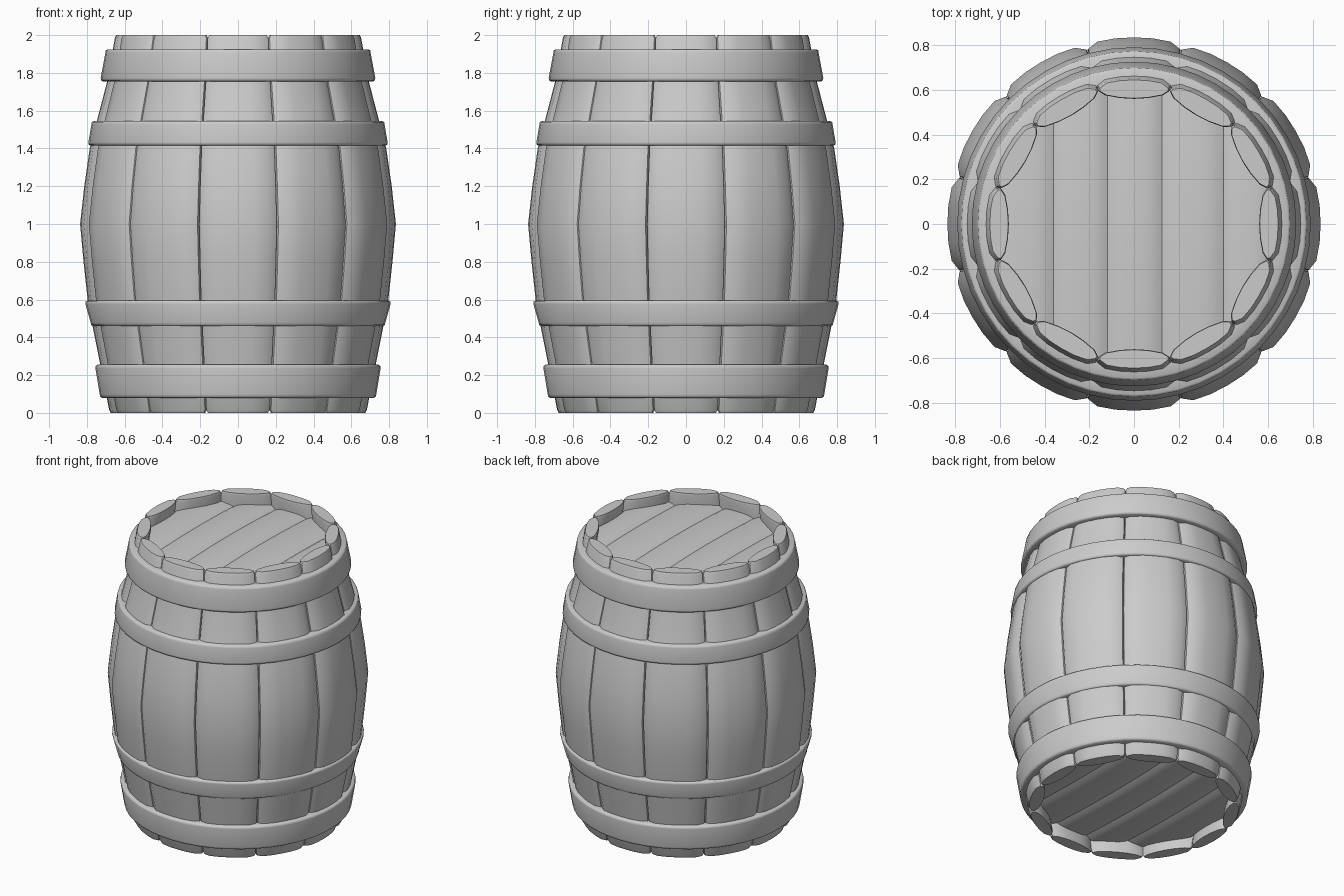
import bpy
import bmesh
import math

cube = bpy.data.objects.get("Cube")
if cube:
    bpy.data.objects.remove(cube, do_unlink=True)

grey = bpy.data.materials.new("plain grey")
grey.use_nodes = True
colour = (0.6, 0.6, 0.6, 1)
grey.diffuse_color = colour
grey.node_tree.nodes["Principled BSDF"].inputs["Base Color"].default_value = colour


def finish(bm, name, angle=35):
    bmesh.ops.recalc_face_normals(bm, faces=bm.faces)
    mesh = bpy.data.meshes.new(name)
    bm.to_mesh(mesh)
    bm.free()
    mesh.materials.append(grey)
    obj = bpy.data.objects.new(name, mesh)
    bpy.context.collection.objects.link(obj)
    bpy.ops.object.select_all(action='DESELECT')
    obj.select_set(True)
    bpy.context.view_layer.objects.active = obj
    bpy.ops.object.shade_smooth_by_angle(angle=math.radians(angle))
    return obj


def bridge(bm, a, b, closed=True):
    for i in range(len(a) if closed else len(a) - 1):
        j = (i + 1) % len(a)
        bm.faces.new((a[i], a[j], b[j], b[i]))


# Pillow-shaped stave section, as fractions of the barrel radius
half = [(0, 1), (0.1, 0.995), (0.197, 0.977), (0.2455, 0.938),
        (0.246, 0.915), (0.2, 0.885), (0.1, 0.866), (0, 0.86)]
section = half + [(-x, y) for x, y in half[-2:0:-1]]
# Bulging outline: height, radius, section scale (smaller at the rounded ends)
outline = [(0, 0.678, 0.9), (0.015, 0.682, 1), (0.25, 0.728, 1), (0.46, 0.77, 1),
           (0.6, 0.796, 1), (0.8, 0.818, 1), (1, 0.836, 1), (1.2, 0.814, 1),
           (1.4, 0.785, 1), (1.55, 0.746, 1), (1.75, 0.694, 1),
           (1.985, 0.652, 1), (2, 0.65, 0.9)]


def stave(index):
    turn = index * math.tau / 12
    c, s = math.cos(turn), math.sin(turn)
    bm = bmesh.new()
    loops = []
    for z, r, k in outline:
        loop = []
        for u, v in section:
            x, y = u * r * (k + 1) / 2, (0.93 + (v - 0.93) * k) * r
            loop.append(bm.verts.new((x * c - y * s, x * s + y * c, z)))
        loops.append(loop)
    for a, b in zip(loops, loops[1:]):
        bridge(bm, a, b)
    bm.faces.new(loops[0])
    bm.faces.new(loops[-1])
    finish(bm, f"stave_{index + 1}")


for i in range(12):
    stave(i)


# Tapered hoops with rounded rims
def hoop(name, z0, z1, r0, r1, sides=48):
    profile = [(r0 - 0.07, z0), (r0 - 0.012, z0), (r0 - 0.002, z0 + 0.006),
               (r0, z0 + 0.018), (r1, z1 - 0.018), (r1 - 0.002, z1 - 0.006),
               (r1 - 0.012, z1), (r1 - 0.07, z1)]
    bm = bmesh.new()
    loops = []
    for i in range(sides):
        a = i * math.tau / sides
        loops.append([bm.verts.new((r * math.cos(a), r * math.sin(a), z))
                      for r, z in profile])
    for i in range(sides):
        bridge(bm, loops[i], loops[(i + 1) % sides])
    finish(bm, name, 50)


hoop("top_hoop", 1.755, 1.925, 0.727, 0.702)
hoop("upper_hoop", 1.415, 1.545, 0.792, 0.776)
hoop("lower_hoop", 0.46, 0.595, 0.78, 0.808)
hoop("bottom_hoop", 0.08, 0.255, 0.732, 0.755)


# Recessed round heads made of gently cambered planks
def head(name, z, radius, up):
    edges = [-radius + 0.005, -0.36, -0.118, 0.125, 0.4, radius - 0.005]
    columns, rows = 10, 12
    for n, (x0, x1) in enumerate(zip(edges, edges[1:])):
        bm = bmesh.new()
        lines = []
        for i in range(columns + 1):
            t = i / columns
            x = x0 + (x1 - x0) * t
            reach = math.sqrt(radius ** 2 - x ** 2)
            camber = 0.024 * (1 - abs(2 * t - 1) ** 3)
            line = []
            for j in range(rows + 1):
                v = 2 * j / rows - 1
                y = v * reach
                dome = 0.02 * (1 - (y / radius) ** 2)
                line.append(bm.verts.new((x, y, z + up * (camber + dome))))
            lines.append(line)
        for a, b in zip(lines, lines[1:]):
            bridge(bm, a, b, closed=False)
        # Close each plank with a flat inner side
        rim = [e for e in bm.edges if e.is_boundary]
        skirt = bmesh.ops.extrude_edge_only(bm, edges=rim)["geom"]
        for vert in [g for g in skirt if isinstance(g, bmesh.types.BMVert)]:
            vert.co.z = z - up * 0.04
        bmesh.ops.holes_fill(bm, edges=[e for e in bm.edges if e.is_boundary], sides=0)
        finish(bm, f"{name}_plank_{n + 1}")


head("top_head", 1.89, 0.62, 1)
head("bottom_head", 0.11, 0.645, -1)
